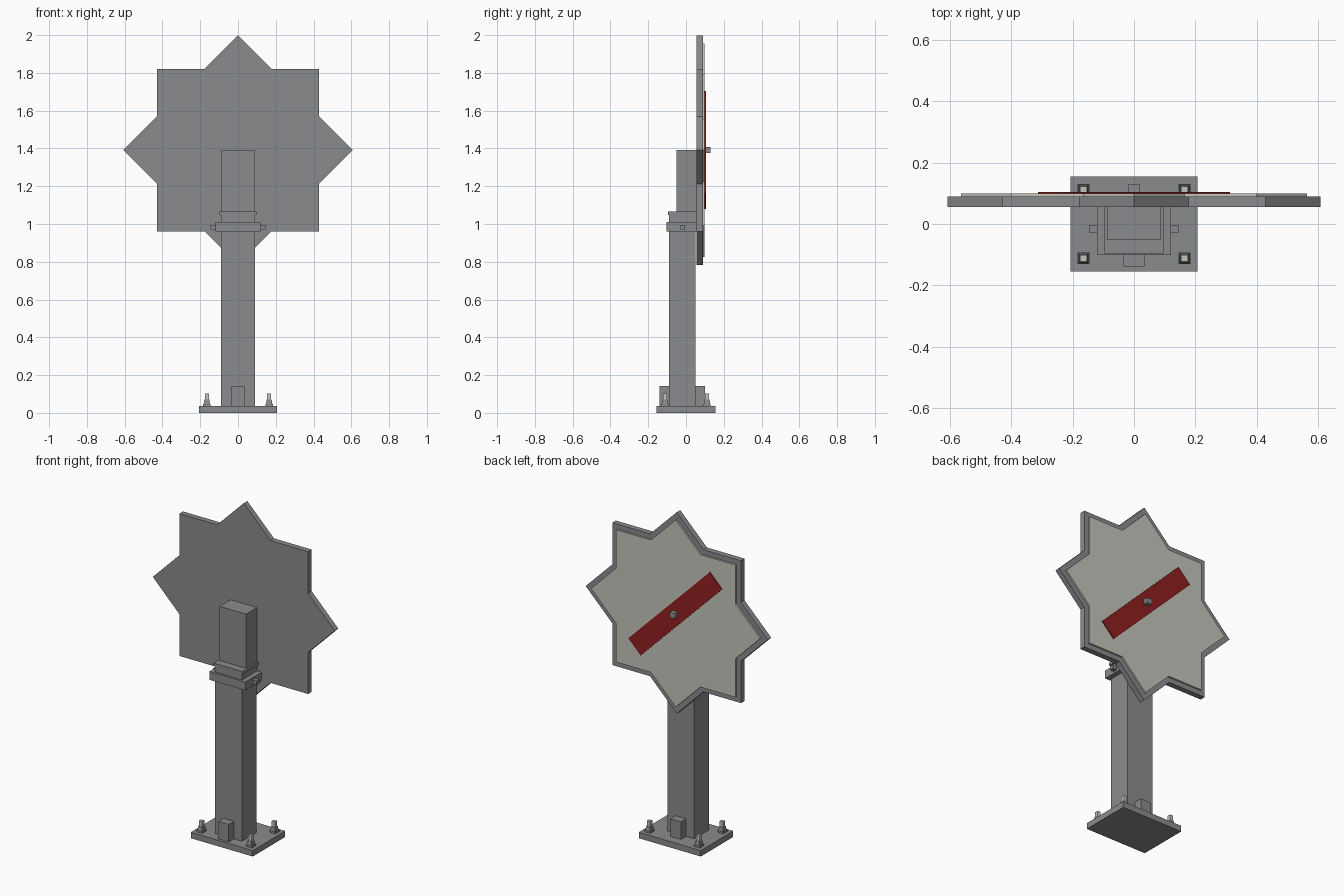
import bpy, bmesh, math

if "Cube" in bpy.data.objects:
    bpy.data.objects.remove(bpy.data.objects["Cube"])


def material(name, rgb):
    m = bpy.data.materials.new(name)
    m.diffuse_color = (*rgb, 1)
    m.use_nodes = True
    m.node_tree.nodes["Principled BSDF"].inputs["Base Color"].default_value = m.diffuse_color
    return m


GREY = material("steel_grey", (0.25, 0.258, 0.268))
LIGHT = material("pale_grey", (0.56, 0.56, 0.50))
RED = material("dark_red", (0.28, 0.014, 0.014))


def finish(name, bm, mat):
    bmesh.ops.recalc_face_normals(bm, faces=bm.faces)
    me = bpy.data.meshes.new(name)
    bm.to_mesh(me)
    bm.free()
    me.materials.append(mat)
    ob = bpy.data.objects.new(name, me)
    bpy.context.collection.objects.link(ob)
    return ob


def box(name, x, y, z, mat=GREY, taper=1.0):
    """Box from (min, max) ranges; taper scales the top face."""
    bm = bmesh.new()
    bmesh.ops.create_cube(bm, size=1)
    for v in bm.verts:
        k = taper if v.co.z > 0 else 1.0
        v.co = [(r[0] + r[1]) / 2 + c * s * (r[1] - r[0])
                for r, c, s in zip((x, y, z), v.co, (k, k, 1))]
    return finish(name, bm, mat)


def plate(name, outline, y0, y1, mat):
    """Extrude an x-z outline between two depths."""
    bm = bmesh.new()
    face = bm.faces.new([bm.verts.new((x, y0, z)) for x, z in outline])
    ext = bmesh.ops.extrude_face_region(bm, geom=[face])
    for v in ext["geom"]:
        if isinstance(v, bmesh.types.BMVert):
            v.co.y = y1
    return finish(name, bm, mat)


HUB = 1.391


def star(radius):
    inner = radius * math.cos(math.pi / 4) / math.cos(math.pi / 8)
    return [((inner if i % 2 else radius) * math.sin(i * math.pi / 8),
             HUB + (inner if i % 2 else radius) * math.cos(i * math.pi / 8))
            for i in range(16)]


# Base plate with front and back support blocks
box("base_plate", (-0.207, 0.207), (-0.155, 0.155), (0, 0.036))
box("front_support_block", (-0.035, 0.035), (-0.139, -0.09), (0.036, 0.142))
box("back_support_block", (-0.035, 0.035), (0.05, 0.10), (0.036, 0.142))

# Anchor bolts: washer, tapered nut, pale threaded tip
for sx in (-1, 1):
    for sy in (-1, 1):
        cx, cy = sx * 0.165, sy * 0.112

        def span(h):
            return (cx - h, cx + h), (cy - h, cy + h)
        box("anchor_washer", *span(0.019), (0.036, 0.046))
        box("anchor_nut", *span(0.017), (0.046, 0.07), taper=0.75)
        box("anchor_tip", *span(0.011), (0.07, 0.102), LIGHT)

# Post, clamp collar, neck and upper post
box("lower_post", (-0.09, 0.09), (-0.09, 0.05), (0.036, 0.96))
box("clamp_collar", (-0.12, 0.12), (-0.102, 0.055), (0.96, 1.01))
box("neck", (-0.09, 0.09), (-0.09, 0.055), (1.01, 1.047))
box("neck_lip", (-0.097, 0.097), (-0.096, 0.055), (1.047, 1.065))
box("upper_post", (-0.088, 0.088), (-0.05, 0.056), (1.065, 1.392))
for s in (-1, 1):
    box("collar_bolt", sorted((s * 0.12, s * 0.145)), (-0.03, -0.004), (0.971, 0.996))

# Star sign with raised pale panel
plate("star_plate", star(0.608), 0.055, 0.089, GREY)
plate("star_panel", star(0.565), 0.089, 0.099, LIGHT)

# Diagonal red bar and centre bolt
c = math.sqrt(0.5)
bar = [((-l - w) * c, HUB + (l - w) * c)
       for l, w in ((-0.384, -0.058), (0.384, -0.058), (0.384, 0.058), (-0.384, 0.058))]
plate("red_bar", bar, 0.099, 0.105, RED)
box("centre_bolt", (-0.018, 0.018), (0.105, 0.131), (HUB - 0.016, HUB + 0.016))
